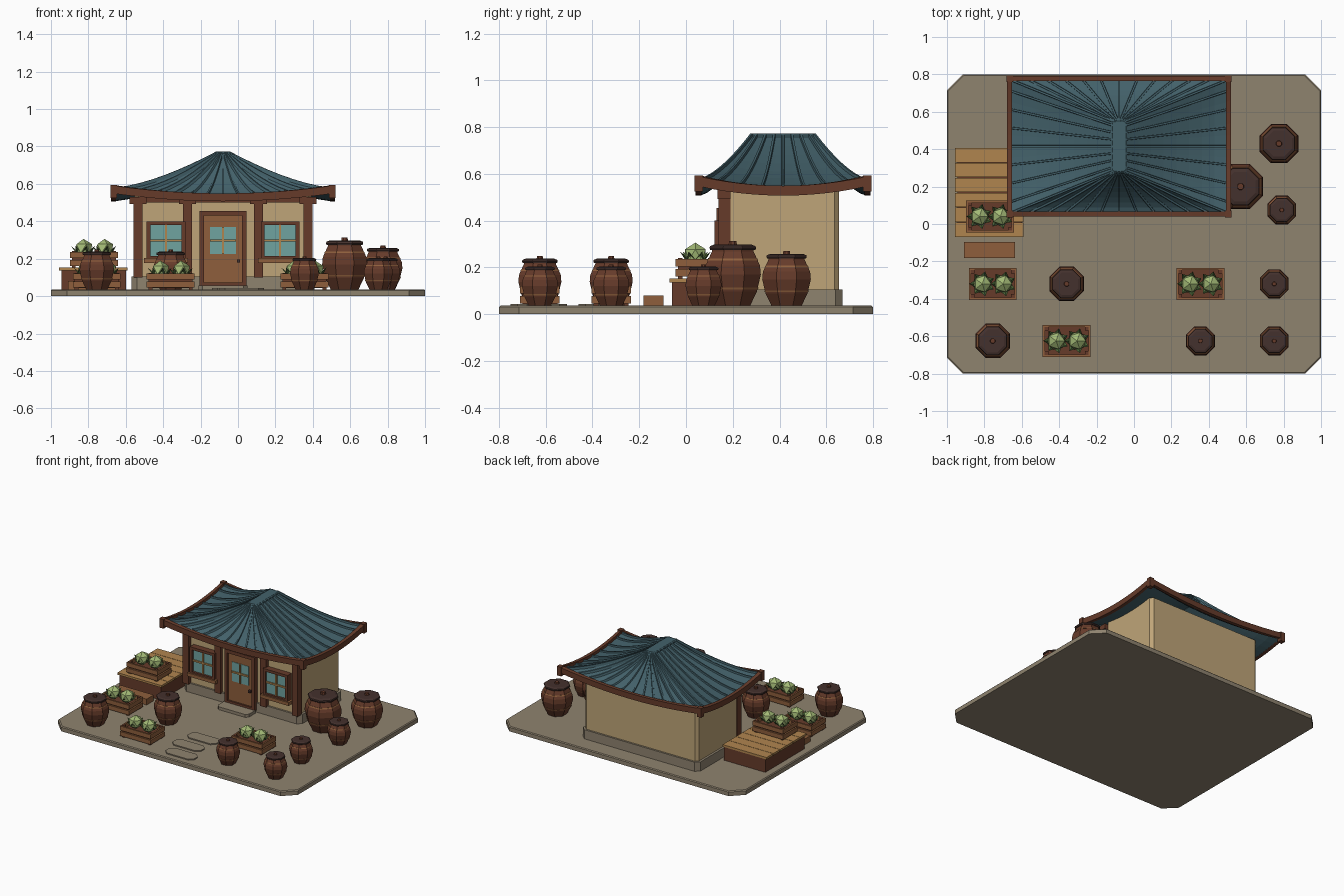
import bpy, bmesh, math
from mathutils import Vector

cube = bpy.data.objects.get("Cube")
if cube:
    bpy.data.objects.remove(cube, do_unlink=True)


def material(name, code):
    rgb = [int(code[i:i + 2], 16) / 255 for i in (0, 2, 4)]
    lin = [c / 12.92 if c < 0.04 else ((c + 0.055) / 1.055) ** 2.4 for c in rgb] + [1]
    m = bpy.data.materials.new(name)
    m.use_nodes = True
    m.diffuse_color = lin
    m.node_tree.nodes["Principled BSDF"].inputs["Base Color"].default_value = lin
    return m


STONE = material("stone", "8f836f")
WALL = material("plaster", "bfa578")
DARK = material("dark_wood", "663b2a")
MID = material("brown_wood", "8e5f3c")
PLANK = material("pale_wood", "b0854f")
ROOF = material("roof_tile", "43616a")
GLASS = material("glass", "70a3a0")
LEAF = material("pale_leaf", "a3ba76")
GREEN = material("dark_leaf", "4c6638")
LID = material("dark_clay", "44312d")


def finish(name, bm, mats):
    bmesh.ops.recalc_face_normals(bm, faces=bm.faces)
    me = bpy.data.meshes.new(name)
    bm.to_mesh(me)
    bm.free()
    for m in mats:
        me.materials.append(m)
    ob = bpy.data.objects.new(name, me)
    bpy.context.collection.objects.link(ob)
    return ob


def add_box(bm, x0, x1, y0, y1, z0, z1, mi=0):
    vs = bmesh.ops.create_cube(bm, size=1)["verts"]
    for v in vs:
        v.co = ((x0 + x1) / 2 + v.co.x * (x1 - x0), (y0 + y1) / 2 + v.co.y * (y1 - y0),
                (z0 + z1) / 2 + v.co.z * (z1 - z0))
    for f in {f for v in vs for f in v.link_faces}:
        f.material_index = mi


def boxes(name, mats, *specs):
    bm = bmesh.new()
    for s in specs:
        add_box(bm, *s)
    return finish(name, bm, mats)


def loft(bm, rings, mi=0, cyclic=False):
    """Skin closed rings; cap the ends, or join last to first when cyclic."""
    loops = [[bm.verts.new(p) for p in r] for r in rings]
    n = len(loops[0])
    for a, b in zip(loops, loops[1:] + ([loops[0]] if cyclic else [])):
        for i in range(n):
            j = (i + 1) % n
            bm.faces.new((a[i], a[j], b[j], b[i])).material_index = mi
    if not cyclic:
        for r in (loops[0], loops[-1]):
            bm.faces.new(r).material_index = mi


def cut_rect(cx, cy, hx, hy, c, z):
    pts = []
    for sx, sy in ((1, 1), (-1, 1), (-1, -1), (1, -1)):
        pair = [(cx + sx * hx, cy + sy * (hy - c), z), (cx + sx * (hx - c), cy + sy * hy, z)]
        pts += pair if sx * sy > 0 else pair[::-1]
    return pts


def slab(name, mat, cx, cy, hx, hy, c, z0, z1, bevel=0.0):
    bm = bmesh.new()
    rings = [cut_rect(cx, cy, hx, hy, c, z0), cut_rect(cx, cy, hx, hy, c, z1 - bevel)]
    if bevel:
        rings.append(cut_rect(cx, cy, hx - bevel, hy - bevel, c, z1))
    loft(bm, rings)
    return finish(name, bm, [mat])


# Ground, path and house body
CX, CY, G = -0.08, 0.415, 0.036
slab("ground", STONE, 0, 0, 1, 0.8, 0.085, 0, G, 0.006)
for x, y in ((0.02, -0.7), (-0.02, -0.56), (0.0, -0.41)):
    slab("stepping_stone", STONE, x, y, 0.12, 0.05, 0.03, G, G + 0.008)
slab("door_step", STONE, CX, 0.1, 0.13, 0.06, 0.02, G, 0.058)
slab("foundation", STONE, CX, 0.412, 0.49, 0.257, 0.03, G, 0.105)
slab("walls", WALL, CX, 0.412, 0.473, 0.243, 0.02, 0.1, 0.545)

# Front posts, caps and beam
for dx in (-0.455, -0.19, 0.19, 0.455):
    x = CX + dx
    boxes("front_post", [DARK], (x - 0.024, x + 0.024, 0.14, 0.19, 0.1, 0.53),
          (x - 0.045, x + 0.045, 0.134, 0.19, 0.492, 0.53))
boxes("front_beam", [DARK], (CX - 0.48, CX + 0.48, 0.143, 0.19, 0.5, 0.528))


def frame(x, hx, z0, z1, t, y0, y1):
    return [(x - hx, x - hx + t, y0, y1, z0, z1), (x + hx - t, x + hx, y0, y1, z0, z1),
            (x - hx, x + hx, y0, y1, z1 - t, z1), (x - hx, x + hx, y0, y1, z0, z0 + t)]


def panes(x, hx, z0, z1, y):
    zm, t = (z0 + z1) / 2, 0.006
    return [(x - hx, x + hx, y, 0.18, z0, z1, 1),
            (x - t, x + t, y - 0.008, y, z0, z1, 2),
            (x - hx, x + hx, y - 0.009, y, zm - t, zm + t, 2)]


# Windows and door
for dx in (-0.305, 0.305):
    x = CX + dx
    boxes("window", [DARK, GLASS, PLANK], *frame(x, 0.103, 0.195, 0.4, 0.02, 0.122, 0.18),
          *panes(x, 0.09, 0.205, 0.39, 0.138))
    boxes("window_sill", [MID], (x - 0.118, x + 0.118, 0.112, 0.18, 0.178, 0.203))
boxes("door_frame", [DARK], *frame(CX, 0.125, 0.05, 0.455, 0.024, 0.13, 0.18))
boxes("door", [MID, GLASS, PLANK], (CX - 0.105, CX + 0.105, 0.143, 0.18, 0.055, 0.44),
      *panes(CX, 0.07, 0.225, 0.37, 0.14))
boxes("door_knob", [LID], (CX + 0.075, CX + 0.092, 0.125, 0.145, 0.18, 0.197))

# Roof: swept eaves rising to a short ridge
HX, HY, RX, RY, TOP = 0.578, 0.355, 0.035, 0.135, 0.762


def roof_point(px, py, v, lift=0.0, out=0.0):
    """px, py lie on the unit square outline; v runs from eave to ridge."""
    t = min(abs(px), abs(py))
    eave = 0.527 + 0.043 * t * t
    return Vector((CX + px * ((HX + out) * (1 - v) + RX * v),
                   CY + py * ((HY + out) * (1 - v) + RY * v),
                   eave + (TOP - eave) * v ** 1.5 + lift))


N = 12
ts = [-1 + 2 * i / N for i in range(N)]
outline = ([(t, -1) for t in ts] + [(1, t) for t in ts]
           + [(-t, 1) for t in ts] + [(-1, -t) for t in ts])
steps = [i / 8 for i in range(9)]
bm = bmesh.new()
loft(bm, [[roof_point(x, y, v) for x, y in outline] for v in steps]
     + [[roof_point(x, y, v, -0.02) for x, y in outline] for v in steps[::-1]], cyclic=True)
finish("roof", bm, [ROOF])
slab("ridge_cap", ROOF, CX, CY, 0.042, 0.142, 0.012, 0.745, 0.772, 0.006)

bm = bmesh.new()
loft(bm, [[roof_point(x, y, 0, dz, o) for x, y in outline]
          for o, dz in ((-0.006, -0.02), (0.02, -0.02), (0.02, 0.022), (-0.006, 0.022))], cyclic=True)
for sx in (-1, 1):
    for sy in (-1, 1):
        p = roof_point(sx, sy, 0, 0, 0.006)
        add_box(bm, p.x - 0.018, p.x + 0.018, p.y - 0.018, p.y + 0.018, p.z - 0.045, p.z + 0.024)
finish("eave_trim", bm, [DARK])

# Tile ribs fan down from the ridge
ends = [(sx, sy) for sx in (-1, 1) for sy in (-1, 1)]
ends += [(i / 6, s) for i in range(-5, 6) for s in (-1, 1)]
ends += [(s, i / 3.6) for i in range(-3, 4) for s in (-1, 1)]
bm = bmesh.new()
for px, py in ends:
    a, b = roof_point(px, py, 0), roof_point(px, py, 1)
    side = Vector((a.y - b.y, b.x - a.x, 0)).normalized() * 0.007
    rings = []
    for v in steps:
        c = roof_point(px, py, v)
        lo, hi = Vector((0, 0, -0.008)), Vector((0, 0, 0.011))
        rings.append([c - side + lo, c + side + lo, c + side * 0.7 + hi, c - side * 0.7 + hi])
    loft(bm, rings)
finish("roof_ribs", bm, [ROOF])


# Lidded jars
def ring8(r, z):
    r /= math.cos(math.pi / 8)
    return [(r * math.cos(a), r * math.sin(a), z)
            for a in ((i + 0.5) * math.pi / 4 for i in range(8))]


def jar(x, y, r, h):
    bm = bmesh.new()
    for mi, prof in (
            (0, ((0.62, 0), (0.86, 0.22), (1, 0.48), (0.97, 0.62), (0.74, 0.84), (0.74, 0.88))),
            (1, ((0.9, 0.25), (0.92, 0.28))),
            (1, ((0.905, 0.7), (0.87, 0.73))),
            (2, ((0.8, 0.86), (0.83, 0.89), (0.81, 0.92), (0.66, 0.945))),
            (0, ((0.15, 0.94), (0.13, 1)))):
        loft(bm, [ring8(a * r, b * h) for a, b in prof], mi)
    finish("jar", bm, [DARK, MID, LID]).location = (x, y, G)


jar(0.775, 0.43, 0.104, 0.235)
jar(0.57, 0.2, 0.12, 0.277)
for x, y in ((-0.36, -0.32), (-0.755, -0.625)):
    jar(x, y, 0.092, 0.213)
for x, y in ((0.79, 0.075), (0.75, -0.32), (0.75, -0.625), (0.355, -0.625)):
    jar(x, y, 0.077, 0.177)


# Slatted crates with two cabbages each
def crate(x, y, z):
    hx, hy, t = 0.128, 0.085, 0.012
    specs = [(t - hx, hx - t, t - hy, hy - t, 0.008, 0.055, 1)]
    for sx, sy in ((-1, -1), (-1, 1), (1, -1), (1, 1)):
        px, py = sx * (hx - 0.02), sy * (hy - 0.02)
        specs.append((px - 0.01, px + 0.01, py - 0.01, py + 0.01, 0, 0.088, 1))
    for z0 in (0.01, 0.052):
        for s in (-1, 1):
            ya, xa = s * (hy - t / 2), s * (hx - t / 2)
            specs.append((-hx, hx, ya - t / 2, ya + t / 2, z0, z0 + 0.032))
            specs.append((xa - t / 2, xa + t / 2, -hy, hy, z0, z0 + 0.032))
    boxes("crate", [MID, DARK], *specs).location = (x, y, z)
    for s in (-1, 1):
        bm = bmesh.new()
        bmesh.ops.create_icosphere(bm, subdivisions=1, radius=0.052)
        finish("cabbage", bm, [LEAF]).location = (x + s * 0.056, y, z + 0.102)
        bm = bmesh.new()
        mid = bm.verts.new((0, 0, 0))
        pts = []
        for i in range(14):
            a, tip = i * math.pi / 7, i % 2
            r = 0.068 if tip else 0.045
            pts.append(bm.verts.new((r * math.cos(a), r * math.sin(a), 0.05 if tip else 0.015)))
        for i in range(14):
            bm.faces.new((mid, pts[i], pts[(i + 1) % 14]))
        finish("outer_leaves", bm, [GREEN]).location = (x + s * 0.056, y, z + 0.066)


for x, y, z in ((-0.755, -0.32, G), (-0.36, -0.625, G), (0.355, -0.32, G), (-0.77, 0.04, 0.152)):
    crate(x, y, z)

# Side platform with planks and a step
boxes("platform_base", [DARK], (-0.945, -0.6, -0.06, 0.405, G, 0.138))
w = 0.08
boxes("platform_planks", [PLANK],
      *[(-0.957, -0.59, -0.07 + i * w, -0.073 + (i + 1) * w, 0.136, 0.152) for i in range(6)])
boxes("platform_step", [MID], (-0.91, -0.635, -0.182, -0.097, G, 0.08))
